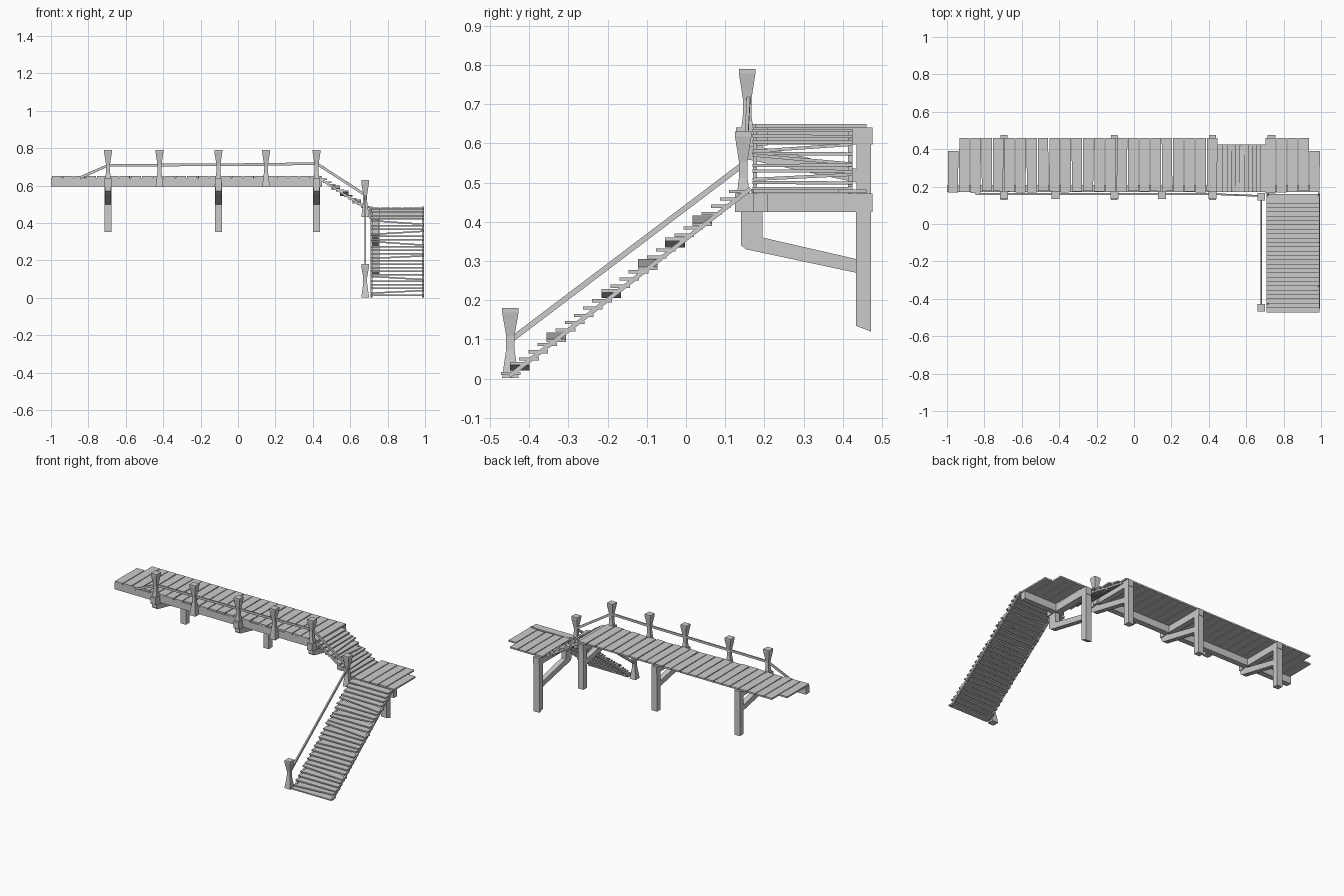
import bpy, bmesh, math, random
from mathutils import Vector, Matrix

if "Cube" in bpy.data.objects:
    bpy.data.objects.remove(bpy.data.objects["Cube"])
random.seed(4)


def finish(name, bm):
    bmesh.ops.recalc_face_normals(bm, faces=bm.faces)
    me = bpy.data.meshes.new(name)
    bm.to_mesh(me)
    bm.free()
    ob = bpy.data.objects.new(name, me)
    bpy.context.collection.objects.link(ob)
    return ob


def add_box(bm, lo, hi, rot=None):
    lo, hi = Vector(lo), Vector(hi)
    m = Matrix.Translation((lo + hi) / 2)
    if rot is not None:
        m = m @ rot
    bmesh.ops.create_cube(bm, size=1, matrix=m @ Matrix.Diagonal((*(hi - lo), 1)))


def box(name, lo, hi):
    bm = bmesh.new()
    add_box(bm, lo, hi)
    return finish(name, bm)


def bar(name, a, b, w, h):
    # square bar running between two points
    a, b = Vector(a), Vector(b)
    d = b - a
    bm = bmesh.new()
    m = Matrix.Translation((a + b) / 2) @ d.to_track_quat('Y', 'Z').to_matrix().to_4x4()
    bmesh.ops.create_cube(bm, size=1, matrix=m @ Matrix.Diagonal((w, d.length, h, 1)))
    return finish(name, bm)


def newel(name, x, y, z0, z1):
    # square post pinched at the waist
    bm = bmesh.new()
    rings = []
    for t, r in ((0, .021), (.4, .011), (.6, .0105), (.94, .021), (1, .021)):
        z = z0 + (z1 - z0) * t
        rings.append([bm.verts.new((x + sx * r, y + sy * r, z))
                      for sx, sy in ((-1, -1), (1, -1), (1, 1), (-1, 1))])
    for a, b in zip(rings, rings[1:]):
        for i in range(4):
            j = (i + 1) % 4
            bm.faces.new((a[i], a[j], b[j], b[i]))
    bm.faces.new(rings[0])
    bm.faces.new(rings[-1])
    return finish(name, bm)


def brace(name, x, dz, top):
    # bent knee brace between cross beam and back post
    prof = [(.14, top), (.14, .34 + dz), (.153, .33 + dz), (.435, .27 + dz),
            (.435, .305 + dz), (.195, .36 + dz), (.195, top)]
    bm = bmesh.new()
    f = bm.faces.new([bm.verts.new((x - .016, y, z)) for y, z in prof])
    r = bmesh.ops.extrude_face_region(bm, geom=[f])
    bmesh.ops.translate(bm, vec=(.032, 0, 0),
                        verts=[v for v in r['geom'] if isinstance(v, bmesh.types.BMVert)])
    return finish(name, bm)


def planks(name, x0, x1, n, z, short):
    bm = bmesh.new()
    p = (x1 - x0) / n
    for i in range(n):
        y0 = .172 + random.uniform(-.006, .006)
        y1 = .39 if i == short else .46
        a = x0 + i * p
        add_box(bm, (a + .003, y0, z), (a + p - .002, y1, z + .01),
                Matrix.Rotation(random.uniform(-.008, .008), 4, 'Z'))
    return finish(name, bm)


# walkway and landing planks
planks("upper_deck_planks", -.998, .447, 24, .64, 0)
planks("landing_planks", .70, .995, 5, .473, 4)

# long front beams
box("upper_front_beam", (-1, .172, .595), (.45, .208, .64))
box("landing_front_beam", (.70, .172, .425), (.99, .208, .472))

# support frames: cross beam, back post, brace
for i, x in enumerate((-.695, -.105, .42)):
    box(f"upper_cross_beam_{i}", (x - .018, .128, .597), (x + .018, .475, .64))
    box(f"upper_back_post_{i}", (x - .019, .435, .352), (x + .019, .472, .64))
    brace(f"upper_brace_{i}", x, .23, .62)
box("landing_cross_beam", (.715, .125, .425), (.757, .475, .472))
post = box("landing_back_post", (.715, .433, .12), (.757, .472, .47))
for v in post.data.vertices:
    if v.co.z < .2 and v.co.y < .45:
        v.co.z += .015
brace("landing_brace", .736, 0, .43)

# railing posts
for i, x in enumerate((-.695, -.42, -.105, .15, .42)):
    newel(f"upper_rail_post_{i}", x, .156, .592, .79)
newel("landing_rail_post", .68, .146, .432, .63)
newel("bottom_rail_post", .68, -.448, .002, .18)

# handrails
pts = [(-.845, .16, .642), (-.695, .16, .708), (.15, .16, .713), (.42, .16, .718),
       (.68, .15, .55), (.68, -.445, .1)]
for i, (a, b) in enumerate(zip(pts, pts[1:])):
    bar(f"handrail_{i}", a, b, .009, .014)

# side flight down to the landing
bm = bmesh.new()
N = 11
for i in range(N):
    t = i / (N - 1)
    x, z = .455 + .225 * t, .633 - .148 * t
    tilt = {3: .07, 5: -.09, 8: .05}.get(i, random.uniform(-.008, .008))
    add_box(bm, (x - .022, .17, z - .004), (x + .022, .425, z + .004),
            Matrix.Rotation(tilt, 4, 'X'))
finish("side_flight_steps", bm)
for i, y in enumerate((.176, .419)):
    bar(f"side_flight_stringer_{i}", (.445, y, .632), (.70, y, .468), .011, .011)

# long flight down to the ground
bm = bmesh.new()
N = 26
for i in range(N):
    t = i / (N - 1)
    y, z = -.447 + .582 * t, .013 + .464 * t
    tilt = {1: -.05, 5: .06, 11: -.05, 15: .07, 18: -.06, 21: .07}.get(i, 0)
    add_box(bm, (.708, y - .025, z - .004), (.993, y + .025, z + .004),
            Matrix.Rotation(tilt, 4, 'Y'))
finish("long_flight_steps", bm)
for i, x in enumerate((.713, .988)):
    bar(f"long_flight_stringer_{i}", (x, -.45, .007), (x, .165, .485), .011, .011)
